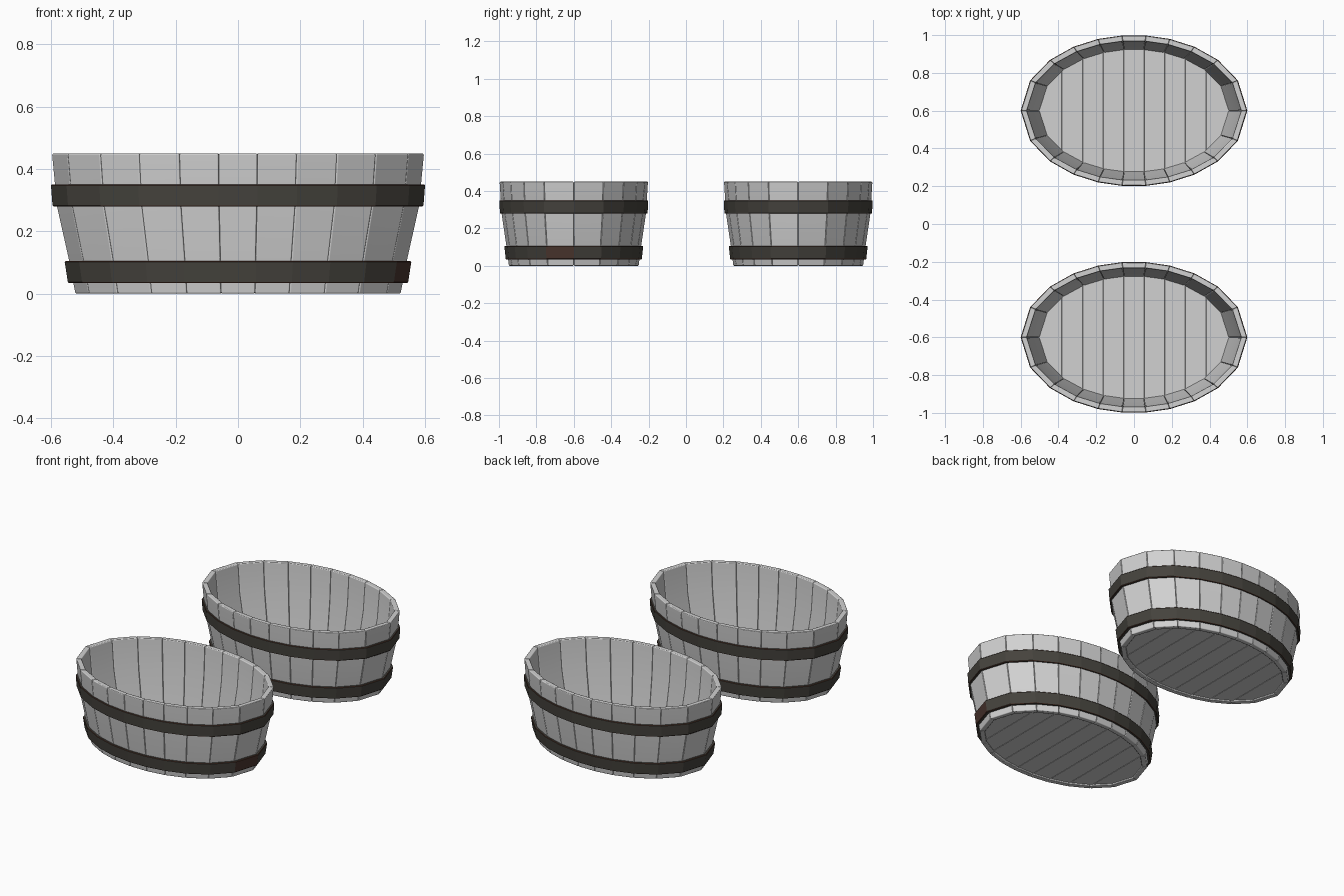
import bpy, bmesh, math

if "Cube" in bpy.data.objects:
    bpy.data.objects.remove(bpy.data.objects["Cube"])


def material(name, col):
    m = bpy.data.materials.new(name)
    m.diffuse_color = (*col, 1)
    m.use_nodes = True
    m.node_tree.nodes["Principled BSDF"].inputs["Base Color"].default_value = m.diffuse_color
    return m


WOOD = material("pale_wood", (0.64, 0.64, 0.64))
IRON = material("dark_iron", (0.06, 0.056, 0.047))
RUST = material("rust_edge", (0.085, 0.035, 0.022))
PATCH = material("rusty_iron", (0.07, 0.036, 0.028))

RATIO = 0.667                      # depth / width of the oval
# Seam directions on a unit circle: 22 nearly equal staves around the oval
quarter = [x / 0.6 for x in (0.6, 0.55, 0.445, 0.32, 0.19, 0.063)]
half = quarter + [-c for c in reversed(quarter)]
DIRS = [(c, math.sqrt(max(0, 1 - c * c))) for c in half]
DIRS += [(c, -s) for c, s in reversed(DIRS[1:-1])]
N = len(DIRS)

# Outer stave profile: height, half width
PROFILE = [(0.0, 0.523), (0.105, 0.543), (0.28, 0.582), (0.45, 0.598)]


def finish(bm, name, mats, y, bevel=0.0):
    bmesh.ops.recalc_face_normals(bm, faces=bm.faces[:])
    me = bpy.data.meshes.new(name)
    bm.to_mesh(me)
    bm.free()
    for m in mats:
        me.materials.append(m)
    ob = bpy.data.objects.new(name, me)
    ob.location.y = y
    bpy.context.collection.objects.link(ob)
    if bevel:
        for p in me.polygons:
            p.use_smooth = True
        mod = ob.modifiers.new("soft_edges", 'BEVEL')
        mod.width = bevel
        mod.segments = 2
        mod.limit_method = 'ANGLE'
        mod.angle_limit = math.radians(30)
        mod.harden_normals = True
    return ob


def staves(name, y):
    bm = bmesh.new()
    t = 0.03
    for i in range(N):
        d0, d1 = DIRS[i], DIRS[(i + 1) % N]
        loops = []
        for z, a in PROFILE:
            b = a * RATIO
            pts = [(d0[0] * a, d0[1] * b), (d1[0] * a, d1[1] * b),
                   (d1[0] * (a - t), d1[1] * (b - t)), (d0[0] * (a - t), d0[1] * (b - t))]
            loops.append([bm.verts.new((px, py, z)) for px, py in pts])
        for lo, hi in zip(loops, loops[1:]):
            for k in range(4):
                j = (k + 1) % 4
                bm.faces.new((lo[k], lo[j], hi[j], hi[k]))
        bm.faces.new(loops[0][::-1])
        bm.faces.new(loops[-1])
    finish(bm, name, [WOOD], y, 0.005)


def floor_planks(name, y):
    bm = bmesh.new()
    a, b, w = 0.508, 0.338, 0.109
    for k in range(-4, 5):
        x0, x1 = max(-a, (k - 0.5) * w), min(a, (k + 0.5) * w)
        if k == -4:
            x0 = -a + 0.002
        if k == 4:
            x1 = a - 0.002
        xs = [x0 + (x1 - x0) * i / 4 for i in range(5)]
        edge = [(x, b * math.sqrt(1 - (x / a) ** 2)) for x in xs]
        outline = [(x, -v) for x, v in edge] + edge[::-1]
        lo = [bm.verts.new((px, py, 0.01)) for px, py in outline]
        hi = [bm.verts.new((px, py, 0.045)) for px, py in outline]
        bm.faces.new(lo[::-1])
        bm.faces.new(hi)
        for i in range(len(lo)):
            j = (i + 1) % len(lo)
            bm.faces.new((lo[i], lo[j], hi[j], hi[i]))
    finish(bm, name, [WOOD], y, 0.003)


def hoop(name, y, z0, a0, z1, a1, extra, rusty=False):
    bm = bmesh.new()
    e = 0.003                      # small rusty chamfer
    section = [(z0, a0 - 0.018), (z0, a0 - e), (z0 + e, a0),
               (z1 - e, a1), (z1, a1 - e), (z1, a1 - 0.018)]
    rings = [[bm.verts.new((c * a, s * (a * RATIO + extra), z)) for z, a in section]
             for c, s in DIRS]
    for i in range(N):
        r0, r1 = rings[i], rings[(i + 1) % N]
        for k in range(6):
            j = (k + 1) % 6
            f = bm.faces.new((r0[k], r1[k], r1[j], r0[j]))
            if k in (1, 3):
                f.material_index = 1
            elif k == 2 and rusty and i == N - 1:
                f.material_index = 2
    finish(bm, name, [IRON, RUST, PATCH], y)


# Two identical oval tubs, front and back
for side, y in (("front", -0.6), ("back", 0.6)):
    staves(side + "_tub_staves", y)
    floor_planks(side + "_tub_floor", y)
    hoop(side + "_tub_upper_hoop", y, 0.28, 0.595, 0.35, 0.6, 0.0)
    hoop(side + "_tub_lower_hoop", y, 0.035, 0.546, 0.105, 0.556, 0.002, side == "front")
